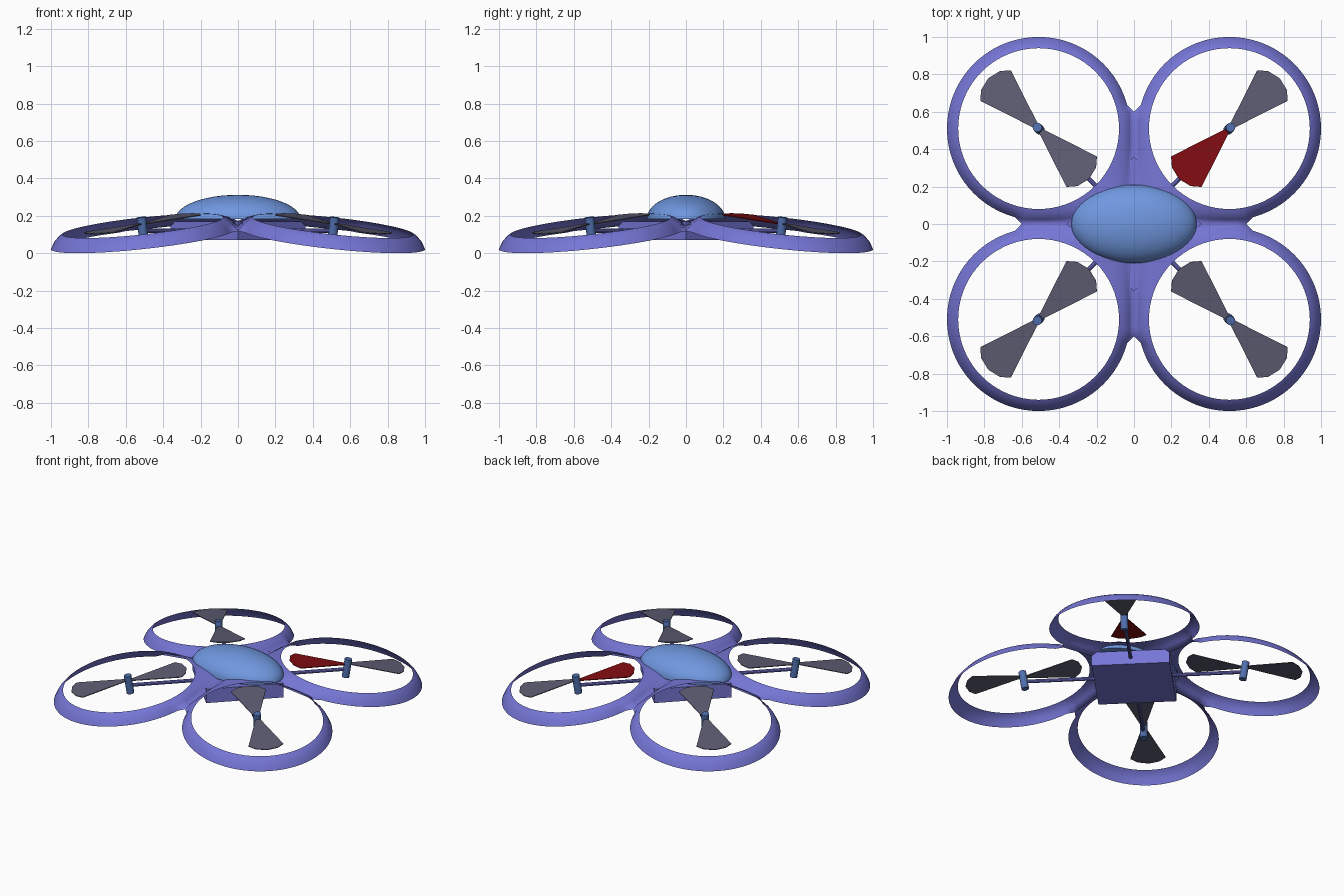
import bpy, bmesh, math
from mathutils import Vector

cube = bpy.data.objects.get("Cube")
if cube:
    bpy.data.objects.remove(cube, do_unlink=True)

C = 0.51        # rotor centre offset on x and y
TILT = 0.15     # outward downward slope of each rotor guard
R_IN, R_OUT, GUARD_H, BASE_Z = 0.43, 0.49, 0.072, 0.0735


def material(name, rgb):
    m = bpy.data.materials.new(name)
    m.use_nodes = True
    m.diffuse_color = (*rgb, 1)
    bsdf = m.node_tree.nodes["Principled BSDF"]
    bsdf.inputs["Base Color"].default_value = (*rgb, 1)
    bsdf.inputs["Roughness"].default_value = 0.6
    return m


violet = material("violet frame", (0.18, 0.18, 0.67))
sky = material("blue canopy", (0.16, 0.31, 0.74))
steel = material("motor blue", (0.08, 0.16, 0.42))
grey = material("blade grey", (0.11, 0.11, 0.17))
red = material("blade red", (0.22, 0.004, 0.006))


def add_object(name, bm, mat, smooth=True):
    bmesh.ops.recalc_face_normals(bm, faces=bm.faces)
    mesh = bpy.data.meshes.new(name)
    bm.to_mesh(mesh)
    bm.free()
    mesh.materials.append(mat)
    ob = bpy.data.objects.new(name, mesh)
    bpy.context.collection.objects.link(ob)
    if smooth:
        bpy.ops.object.select_all(action="DESELECT")
        ob.select_set(True)
        bpy.context.view_layer.objects.active = ob
        bpy.ops.object.shade_smooth_by_angle(angle=math.radians(35))
    return ob


def slope(x, y):
    """Height offset of the tilted rotor plane in the +x +y quarter."""
    return -TILT * (x + y - 2 * C) / math.sqrt(2)


def rod(name, start, end, radius, sides, mat):
    a, b = Vector(start), Vector(end)
    bm = bmesh.new()
    bmesh.ops.create_cone(bm, cap_ends=True, segments=sides, radius1=radius,
                          radius2=radius, depth=(b - a).length)
    ob = add_object(name, bm, mat)
    ob.location = (a + b) / 2
    ob.rotation_euler = (b - a).to_track_quat("Z", "Y").to_euler()


# Guard ring with the web reaching the centre lines, one quarter mirrored
bm = bmesh.new()
rings = []
for deg in range(0, 360, 5):
    dx, dy = math.cos(math.radians(deg)), math.sin(math.radians(deg))
    outer = R_OUT
    if 170 <= deg <= 280:
        outer = C / max(-dx, -dy)
    column = []
    for f, h in ((0, 1), (0.3, 0.85), (0.7, 0.5), (1, 0)):
        r = R_IN + f * (outer - R_IN)
        x, y = C + r * dx, C + r * dy
        z = BASE_Z + GUARD_H * h + slope(x, y)
        if f == 1:
            z = min(z, 0.172)
        column.append(bm.verts.new((x, y, z)))
    rings.append(column)
for i, col in enumerate(rings):
    nxt = rings[(i + 1) % len(rings)]
    for k in range(len(col) - 1):
        bm.faces.new((col[k], col[k + 1], nxt[k + 1], nxt[k]))
guards = add_object("rotor_guards", bm, violet)
mirror = guards.modifiers.new("Mirror", "MIRROR")
mirror.use_axis = (True, True, False)
mirror.merge_threshold = 0.0005

# Diagonal body box under the canopy
bm = bmesh.new()
bmesh.ops.create_cube(bm, size=1)
bmesh.ops.scale(bm, vec=(0.51, 0.51, 0.1), verts=bm.verts)
box = add_object("body_box", bm, violet, smooth=False)
box.location.z = 0.12
box.rotation_euler.z = math.pi / 4

# Half ellipsoid canopy with a flat floor
bm = bmesh.new()
bmesh.ops.create_uvsphere(bm, u_segments=48, v_segments=24, radius=1)
cut = bmesh.ops.bisect_plane(bm, geom=bm.verts[:] + bm.edges[:] + bm.faces[:],
                             plane_co=(0, 0, 0), plane_no=(0, 0, 1), clear_inner=True)
bmesh.ops.contextual_create(bm, geom=[e for e in bm.edges if e.is_boundary])
bmesh.ops.scale(bm, vec=(0.335, 0.21, 0.13), verts=bm.verts)
canopy = add_object("canopy", bm, sky)
canopy.location.z = 0.182


def blade(name, sx, sy, facing, mat):
    """Fan shaped blade lying in the tilted rotor plane."""
    outline = [(0.012, 60), (0.012, -60), (0.345, -19.5), (0.37, -11), (0.38, 0),
               (0.37, 11), (0.345, 19.5)]
    bm = bmesh.new()
    verts = []
    for r, a in outline:
        ang = math.radians(facing + a)
        x, y = C + r * math.cos(ang), C + r * math.sin(ang)
        verts.append(bm.verts.new((sx * x, sy * y, 0.157 + slope(x, y))))
    bm.faces.new(verts)
    ob = add_object(name, bm, mat, smooth=False)
    ob.modifiers.new("Thickness", "SOLIDIFY").thickness = 0.005


# Motor, arm and two blades in every quarter
for sx, sy, place in ((1, 1, "back_left"), (-1, 1, "back_right"),
                      (1, -1, "front_left"), (-1, -1, "front_right")):
    low, high = C - 0.007, C + 0.007
    rod("motor_" + place, (sx * low, sy * low, 0.065), (sx * high, sy * high, 0.192),
        0.025, 16, steel)
    rod("arm_" + place, (sx * 0.16, sy * 0.16, 0.12), (sx * C, sy * C, 0.12),
        0.012, 10, violet)
    blade("outer_blade_" + place, sx, sy, 45, grey)
    blade("inner_blade_" + place, sx, sy, 225, red if place == "back_left" else grey)
